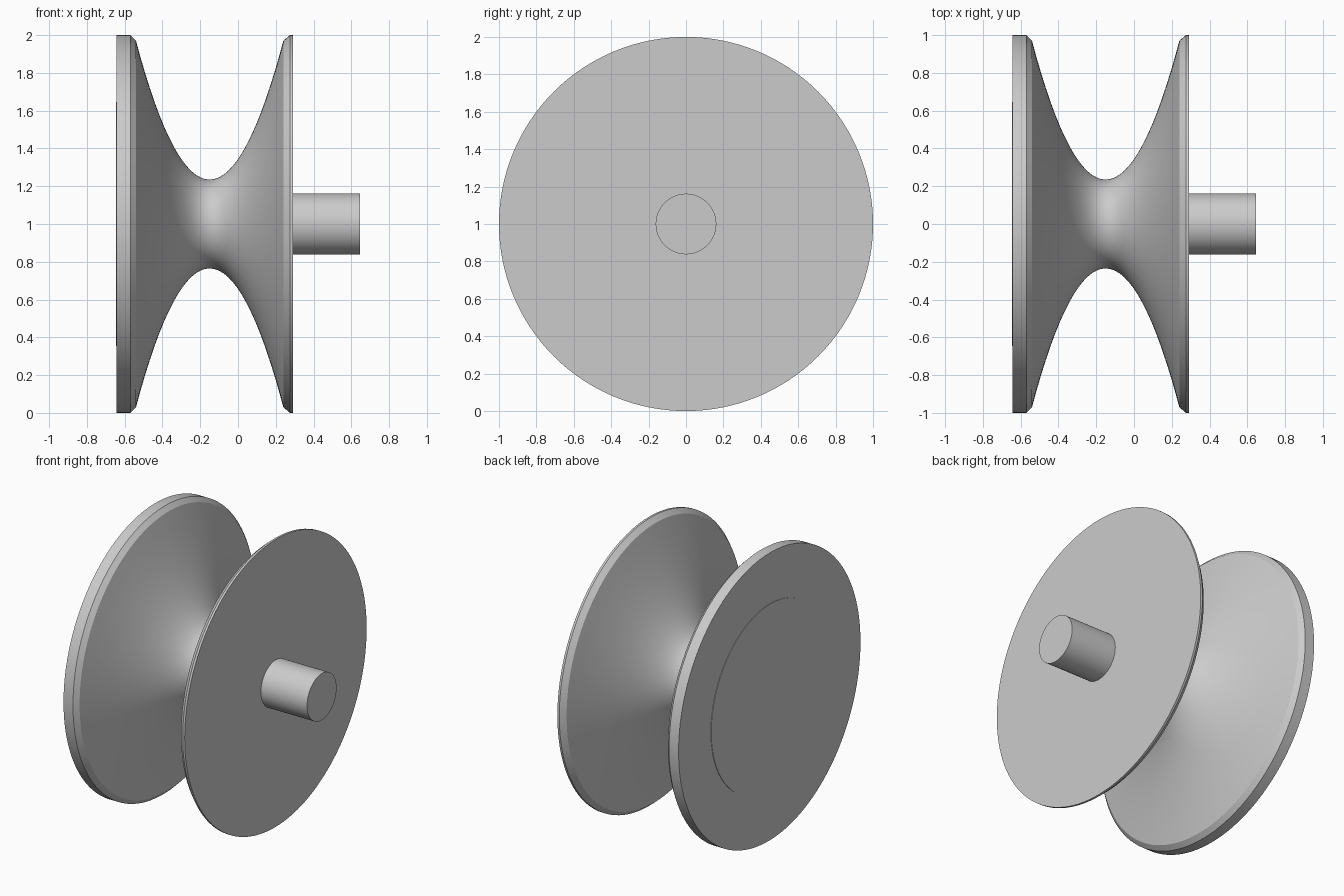
import bpy
import bmesh
from math import radians
from mathutils import Matrix, Vector

cube = bpy.data.objects.get("Cube")
if cube:
    bpy.data.objects.remove(cube, do_unlink=True)

grey = bpy.data.materials.new("plain_grey")
grey.use_nodes = True
grey.diffuse_color = (0.6, 0.6, 0.6, 1)
grey.node_tree.nodes["Principled BSDF"].inputs["Base Color"].default_value = (0.6, 0.6, 0.6, 1)

AXIS_HEIGHT = 1.0
SEGMENTS = 128


def lathe(name, profile):
    """Spin (x, radius) points around the horizontal x axis; both ends lie on the axis."""
    bm = bmesh.new()
    verts = [bm.verts.new((x, 0, r)) for x, r in profile]
    edges = [bm.edges.new(pair) for pair in zip(verts, verts[1:])]
    bmesh.ops.spin(bm, geom=verts + edges, cent=(0, 0, 0), axis=(1, 0, 0),
                   angle=radians(360), steps=SEGMENTS)
    bmesh.ops.remove_doubles(bm, verts=bm.verts, dist=0.0001)
    bmesh.ops.recalc_face_normals(bm, faces=bm.faces)
    mesh = bpy.data.meshes.new(name)
    bm.to_mesh(mesh)
    bm.free()
    obj = bpy.data.objects.new(name, mesh)
    obj.location.z = AXIS_HEIGHT
    mesh.materials.append(grey)
    bpy.context.collection.objects.link(obj)
    bpy.ops.object.select_all(action='DESELECT')
    obj.select_set(True)
    bpy.context.view_layer.objects.active = obj
    bpy.ops.object.shade_smooth_by_angle(angle=radians(25))
    return obj


# Grooved spool: a parabolic waist between two chamfered rims
waist_x, waist_r, half_width, rim_r = -0.15, 0.235, 0.39, 0.97
groove = []
for i in range(33):
    t = i / 16 - 1
    groove.append((waist_x + half_width * t, waist_r + (rim_r - waist_r) * t * t))

lathe("spool", [(-0.643, 0), (-0.643, 1), (-0.57, 1)] + groove
      + [(0.275, 1), (0.29, 1), (0.29, 0)])

# Stub shaft on the left side and a very thin round plate on the other end
lathe("shaft", [(0.28, 0), (0.28, 0.162), (0.645, 0.162), (0.645, 0)])
lathe("end_plate", [(-0.64, 0), (-0.64, 0.645), (-0.646, 0.645), (-0.646, 0)])
